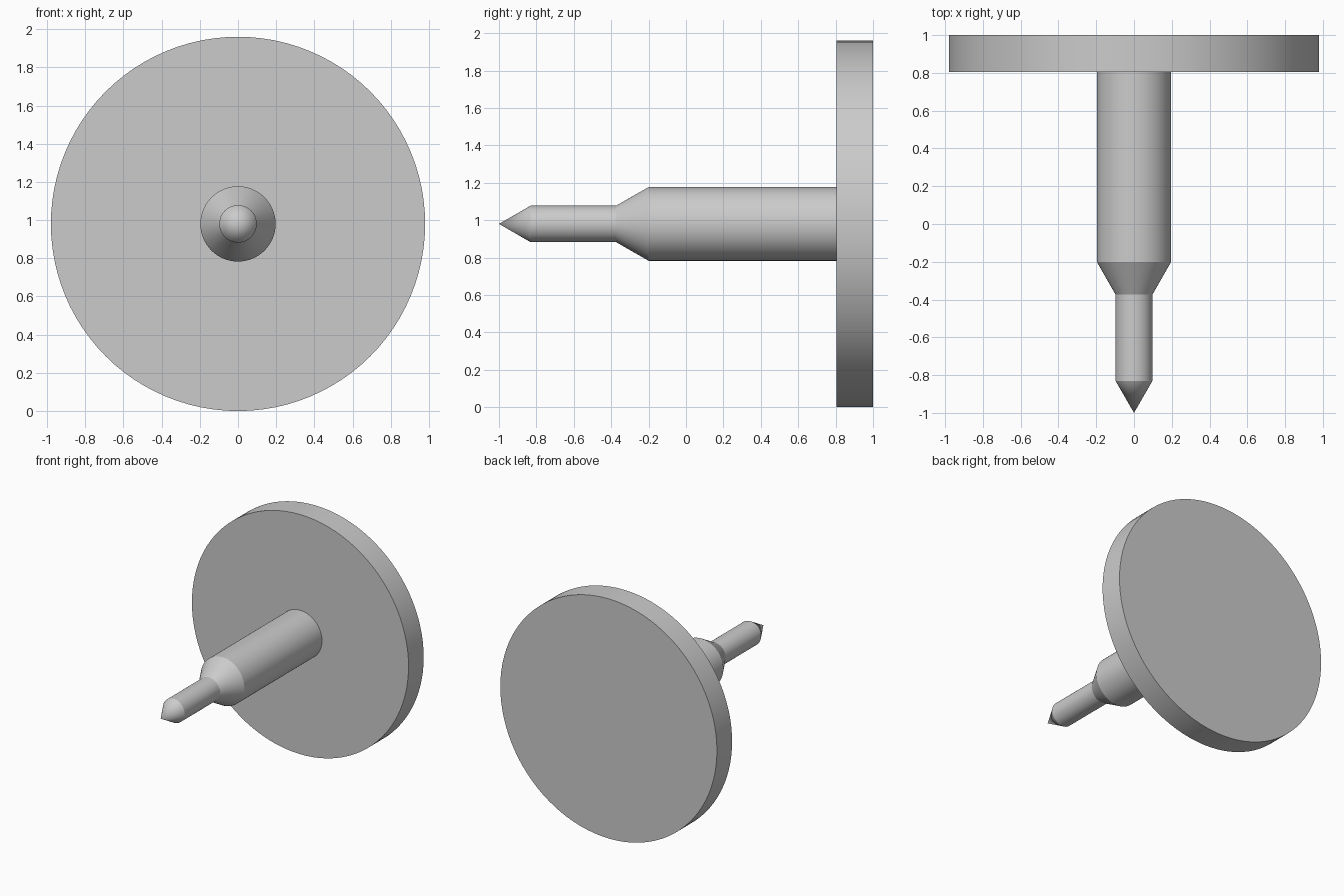
import bpy
import bmesh
from math import radians, tau
from mathutils import Matrix, Vector

default_cube = bpy.data.objects.get("Cube")
if default_cube:
    bpy.data.objects.remove(default_cube, do_unlink=True)

CENTRE_Z = 0.98
SEGMENTS = 96

grey = bpy.data.materials.new("plain grey")
grey.use_nodes = True
colour = (0.6, 0.6, 0.6, 1)
grey.diffuse_color = colour
grey.node_tree.nodes["Principled BSDF"].inputs["Base Color"].default_value = colour


def lathe(name, profile):
    """Spin (radius, y) points about the horizontal axis."""
    bm = bmesh.new()
    verts = [bm.verts.new((r, y, 0)) for r, y in profile]
    edges = [bm.edges.new(pair) for pair in zip(verts, verts[1:])]
    bmesh.ops.spin(bm, geom=verts + edges, cent=(0, 0, 0), axis=(0, 1, 0),
                   angle=tau, steps=SEGMENTS, use_duplicate=False)
    bmesh.ops.remove_doubles(bm, verts=bm.verts, dist=0.0001)
    bmesh.ops.recalc_face_normals(bm, faces=bm.faces)
    mesh = bpy.data.meshes.new(name)
    bm.to_mesh(mesh)
    bm.free()
    mesh.transform(Matrix.Translation(Vector((0, 0, CENTRE_Z))))
    mesh.materials.append(grey)
    obj = bpy.data.objects.new(name, mesh)
    bpy.context.collection.objects.link(obj)
    bpy.ops.object.select_all(action='DESELECT')
    bpy.context.view_layer.objects.active = obj
    obj.select_set(True)
    bpy.ops.object.shade_smooth_by_angle(angle=radians(25))
    return obj


# Round back plate
lathe("disc", [(0, 0.804), (0.98, 0.804), (0.98, 1), (0, 1)])

# Stepped pin with tapered shoulder and pointed tip
lathe("pin", [(0, -1), (0.098, -0.83), (0.098, -0.373),
              (0.197, -0.2), (0.197, 0.804), (0, 0.804)])
